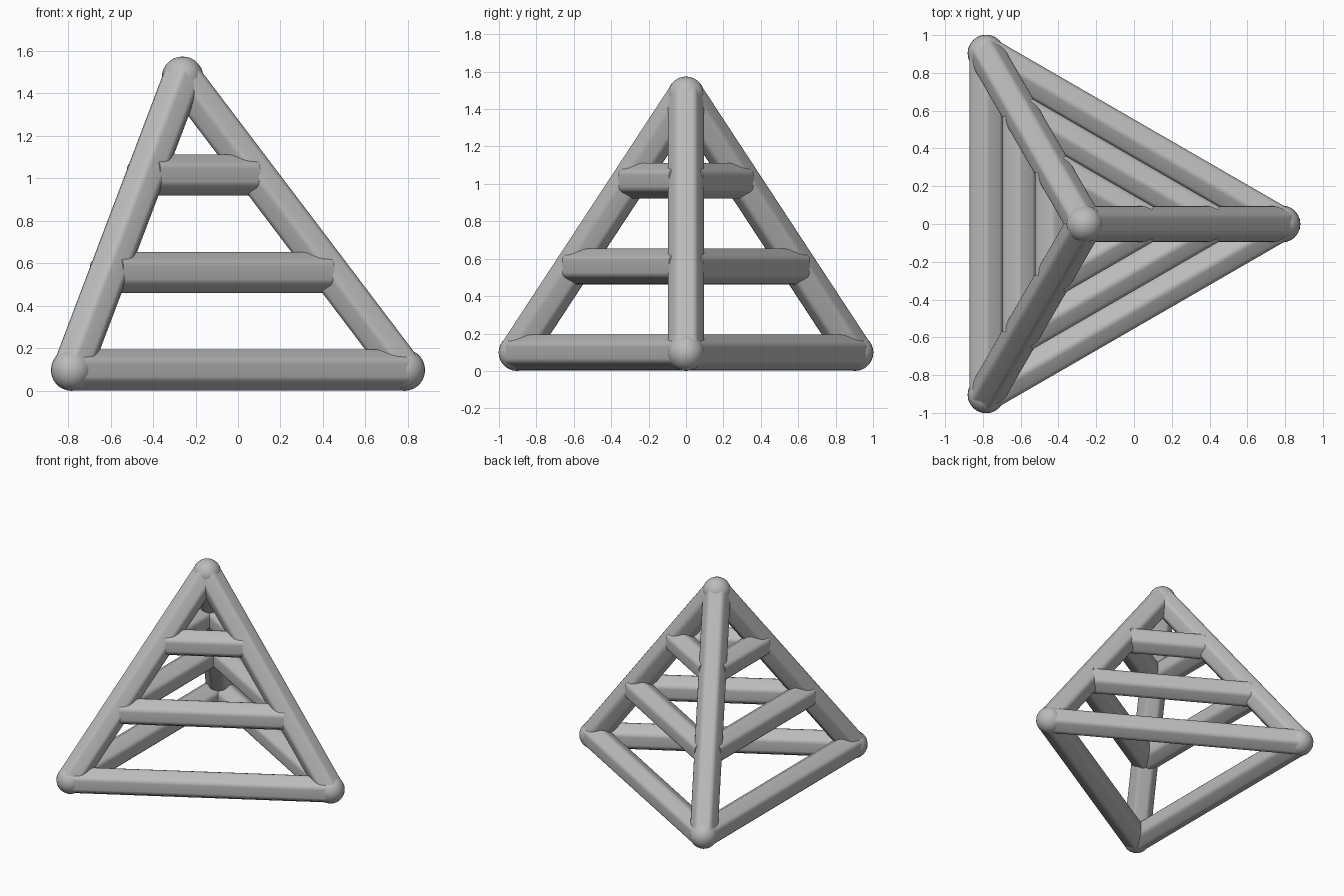
import bpy, bmesh, math
from mathutils import Vector, Matrix

cube = bpy.data.objects.get("Cube")
if cube:
    bpy.data.objects.remove(cube, do_unlink=True)

SIDE = 1.808        # length of each base edge, between corner points
RADIUS = 0.102      # bar radius, corner to centre
BASE_Z = 0.098
APEX_Z = 1.476
UP = Vector((0, 0, 1))

grey = bpy.data.materials.new("plain grey")
grey.use_nodes = True
colour = (0.5, 0.5, 0.5, 1)
grey.diffuse_color = colour
grey.node_tree.nodes["Principled BSDF"].inputs["Base Color"].default_value = colour


def finish(bm, name, matrix):
    mesh = bpy.data.meshes.new(name)
    bm.to_mesh(mesh)
    bm.free()
    mesh.materials.append(grey)
    obj = bpy.data.objects.new(name, mesh)
    bpy.context.collection.objects.link(obj)
    obj.matrix_world = matrix
    bpy.ops.object.select_all(action="DESELECT")
    obj.select_set(True)
    bpy.context.view_layer.objects.active = obj
    bpy.ops.object.shade_smooth_by_angle(angle=math.radians(40))
    return obj


def bar(name, a, b, corner, trim=0):
    """Six-sided bar with softened edges; one corner points along 'corner'."""
    axis = (b - a).normalized()
    length = (b - a).length - 2 * trim
    y = (corner - axis * corner.dot(axis)).normalized()
    x = y.cross(axis)
    bm = bmesh.new()
    bmesh.ops.create_cone(bm, cap_ends=True, segments=6, radius1=RADIUS,
                          radius2=RADIUS, depth=length)
    long_edges = [e for e in bm.edges
                  if abs(e.verts[0].co.z - e.verts[1].co.z) > RADIUS]
    bmesh.ops.bevel(bm, geom=long_edges, offset=0.02, segments=2,
                    profile=0.5, affect="EDGES")
    turn = Matrix((x, y, axis)).transposed().to_4x4()
    obj = finish(bm, name, Matrix.Translation((a + b) / 2) @ turn)
    # Keep the broad sides looking flat between the soft edges
    normals = obj.modifiers.new("flat sides", "WEIGHTED_NORMAL")
    normals.keep_sharp = True


def joint(name, point):
    bm = bmesh.new()
    bmesh.ops.create_uvsphere(bm, u_segments=24, v_segments=14, radius=0.098)
    finish(bm, name, Matrix.Translation(point))


# Corner points of the three-sided pyramid
reach = SIDE / math.sqrt(3)
centre_x = -reach / 4
apex = Vector((centre_x, 0, APEX_Z))
corners = [Vector((centre_x + reach * math.cos(t), reach * math.sin(t), BASE_Z))
           for t in (0, math.tau / 3, 2 * math.tau / 3)]
sides = ["left_front", "back", "right_front"]

joint("apex_joint", apex)
for i, side in enumerate(sides):
    a, b = corners[i], corners[(i + 1) % 3]
    joint(f"base_joint_{i + 1}", a)
    # Sloping post, flat face outward
    outward = Vector((a.x - centre_x, a.y, 0))
    bar(f"sloping_post_{i + 1}", a, apex, UP.cross(outward))
    # Base bar and the two rungs above it
    bar(f"{side}_base_bar", a, b, UP)
    for part, t in (("lower_rung", 1 / 3), ("upper_rung", 2 / 3)):
        bar(f"{side}_{part}", a.lerp(apex, t), b.lerp(apex, t), UP, trim=0.03)
